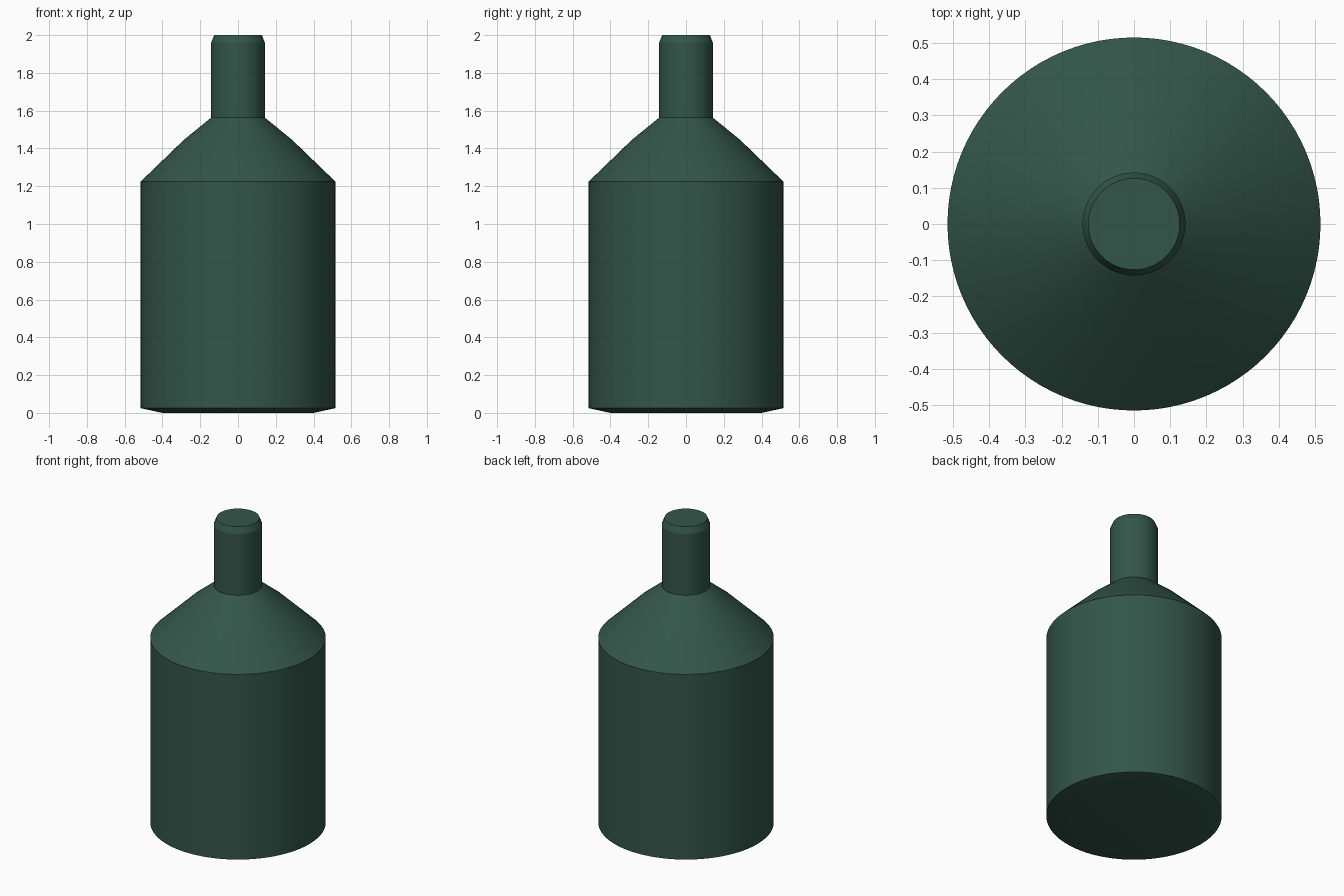
import bpy, bmesh, math

if "Cube" in bpy.data.objects:
    bpy.data.objects.remove(bpy.data.objects["Cube"])

SIDES = 96

# Bottle outline (radius, height), from base to tip
PROFILE = [(0.40, 0.0), (0.515, 0.025), (0.515, 1.225), (0.285, 1.447),
           (0.142, 1.563), (0.142, 1.96), (0.126, 2.0)]

glass = bpy.data.materials.new("dark green glass")
glass.diffuse_color = (0.033, 0.092, 0.068, 1)
glass.use_nodes = True
glass.node_tree.nodes["Principled BSDF"].inputs["Base Color"].default_value = glass.diffuse_color

# Lathe the outline into rings, bridge them and cap both ends
bm = bmesh.new()
rings = []
for r, z in PROFILE:
    rings.append([bm.verts.new((r * math.cos(2 * math.pi * i / SIDES),
                                r * math.sin(2 * math.pi * i / SIDES), z))
                  for i in range(SIDES)])
for low, high in zip(rings, rings[1:]):
    for i in range(SIDES):
        j = (i + 1) % SIDES
        bm.faces.new((low[i], low[j], high[j], high[i]))
bm.faces.new(rings[0][::-1])
bm.faces.new(rings[-1])

mesh = bpy.data.meshes.new("bottle")
bm.to_mesh(mesh)
bm.free()
mesh.materials.append(glass)
bottle = bpy.data.objects.new("bottle", mesh)
bpy.context.collection.objects.link(bottle)

# Smooth walls, crisp shoulder, neck and rim edges
bpy.context.view_layer.objects.active = bottle
bottle.select_set(True)
bpy.ops.object.shade_smooth_by_angle(angle=math.radians(20))
